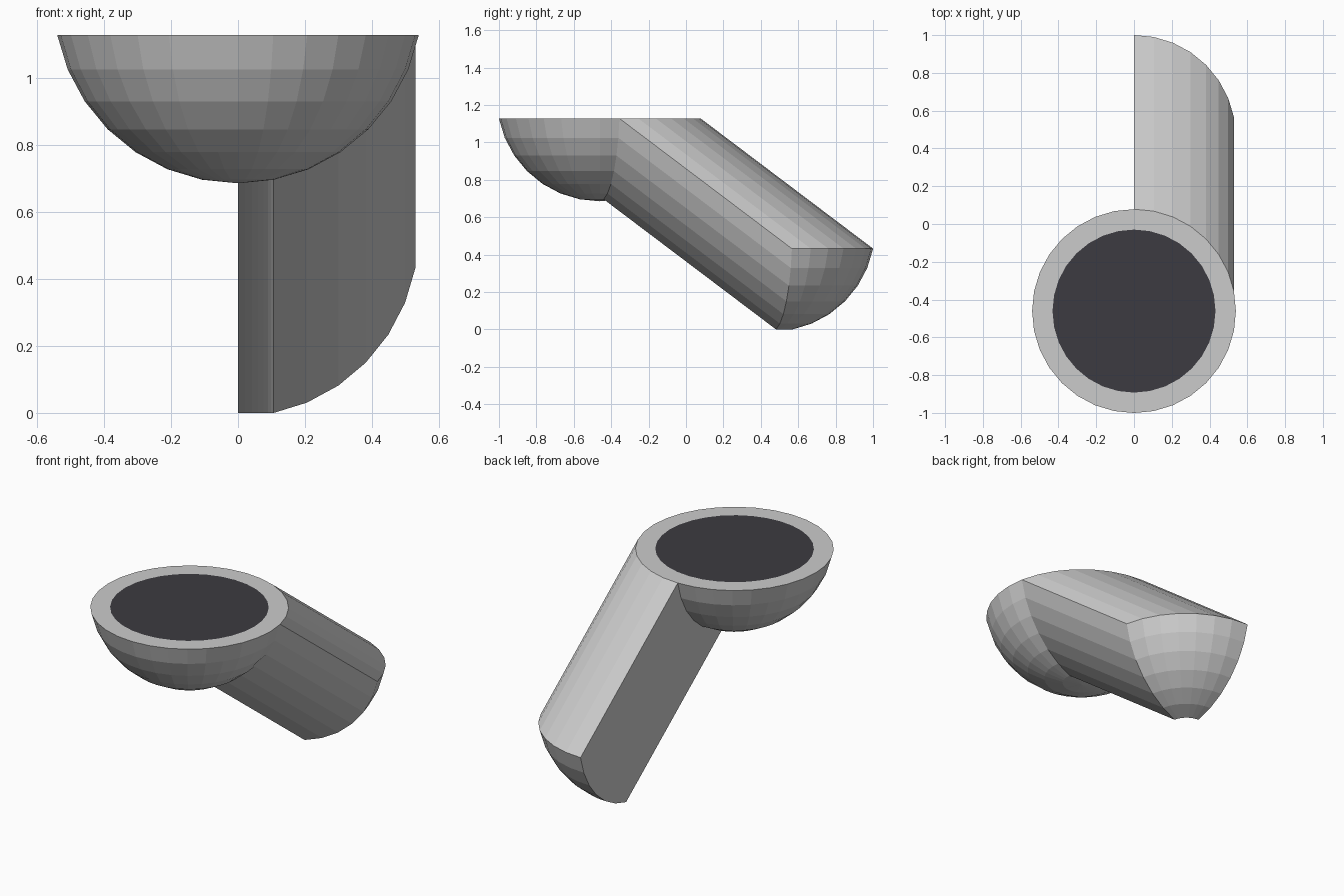
import bpy, bmesh, math
from mathutils import Vector

cube = bpy.data.objects.get("Cube")
if cube:
    bpy.data.objects.remove(cube)


def make_material(name, color):
    mat = bpy.data.materials.new(name)
    mat.use_nodes = True
    mat.diffuse_color = color
    mat.node_tree.nodes["Principled BSDF"].inputs["Base Color"].default_value = color
    return mat


RADIUS = 0.55
STEP = math.radians(11.25)
CENTER = Vector((0, -0.461, 1.235))
SWEEP = Vector((0, 0.922, -0.696))

# Bowl: lower part of a faceted sphere
bm = bmesh.new()
bmesh.ops.create_uvsphere(bm, u_segments=32, v_segments=16, radius=RADIUS)
bmesh.ops.delete(bm, geom=[v for v in bm.verts if v.co.z > -0.05], context='VERTS')

# Flat rim with a dark round opening inset in it
rim = [e for e in bm.edges if e.is_boundary]
cap = bmesh.ops.contextual_create(bm, geom=rim)["faces"]
bmesh.ops.recalc_face_normals(bm, faces=bm.faces)
bmesh.ops.inset_region(bm, faces=cap, thickness=0.108)
for f in cap:
    f.material_index = 1


# Arm: one quarter of the bowl wall, without its lowest fan, swept down and back
def in_quarter(face):
    c = face.calc_center_median()
    return len(face.verts) == 4 and face.normal.z < 0.9 and c.x > 0 and math.atan2(c.y, c.x) > STEP


wall = [f for f in bm.faces if in_quarter(f)]
result = bmesh.ops.extrude_face_region(bm, geom=wall)
leftover = [f for f in wall if f.is_valid]
if leftover:
    bmesh.ops.delete(bm, geom=leftover, context='FACES')
moved = [g for g in result["geom"] if isinstance(g, bmesh.types.BMVert)]
bmesh.ops.translate(bm, verts=moved, vec=SWEEP)

bmesh.ops.translate(bm, verts=bm.verts, vec=CENTER)
bmesh.ops.recalc_face_normals(bm, faces=bm.faces)
mesh = bpy.data.meshes.new("bowl_with_arm")
bm.to_mesh(mesh)
bm.free()

mesh.materials.append(make_material("light grey", (0.6, 0.6, 0.6, 1)))
mesh.materials.append(make_material("dark grey", (0.045, 0.043, 0.052, 1)))
bowl = bpy.data.objects.new("bowl_with_arm", mesh)
bpy.context.collection.objects.link(bowl)
